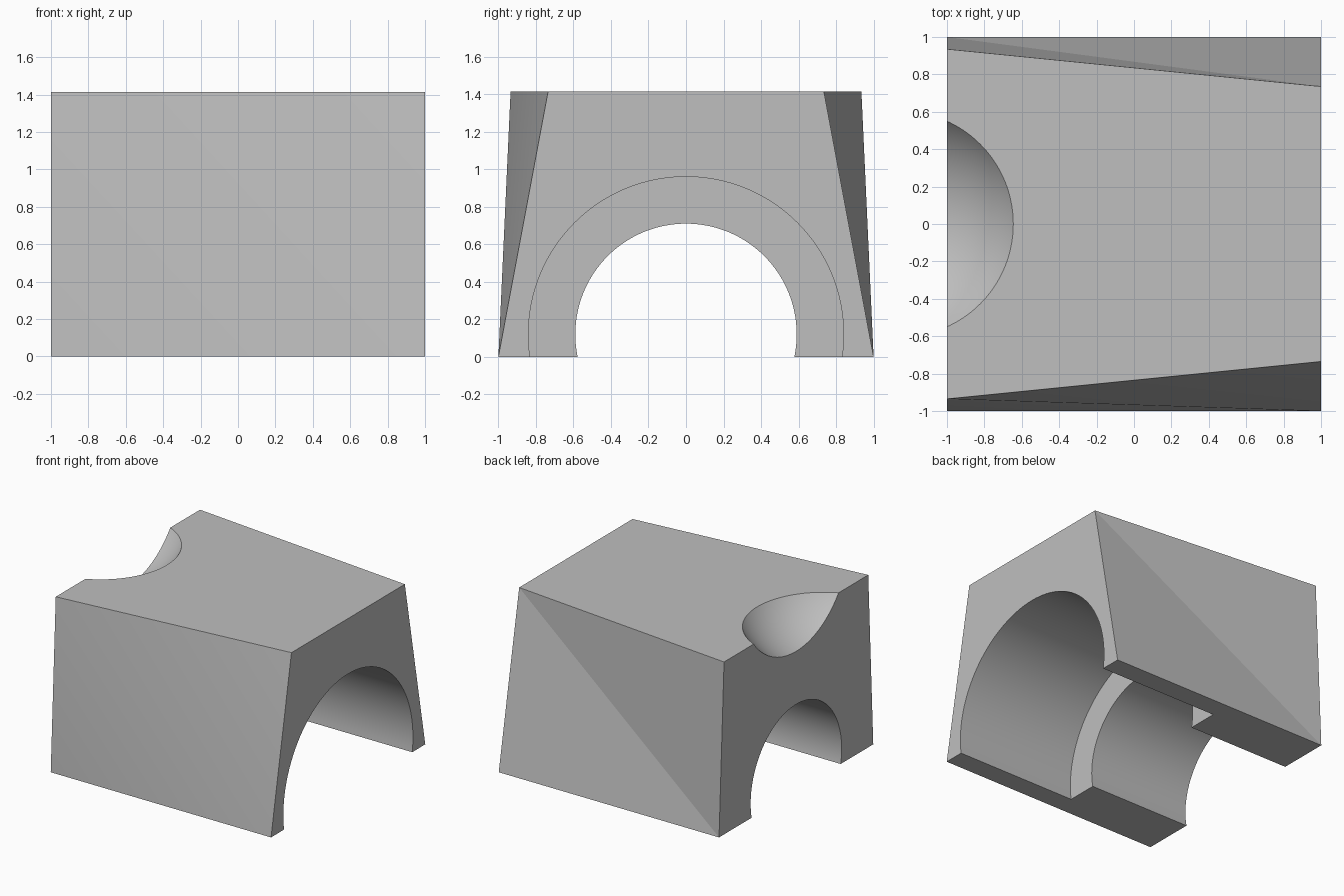
import bpy, bmesh, math
from mathutils import Matrix

cube = bpy.data.objects.get("Cube")
if cube:
    bpy.data.objects.remove(cube, do_unlink=True)

HEIGHT = 1.415
BORE_Z = 0.12


def material(name, colour):
    mat = bpy.data.materials.new(name)
    mat.use_nodes = True
    mat.diffuse_color = colour
    mat.node_tree.nodes["Principled BSDF"].inputs["Base Color"].default_value = colour
    return mat


def add_object(name, bm):
    bmesh.ops.recalc_face_normals(bm, faces=bm.faces)
    mesh = bpy.data.meshes.new(name)
    bm.to_mesh(mesh)
    bm.free()
    obj = bpy.data.objects.new(name, mesh)
    bpy.context.collection.objects.link(obj)
    return obj


def bore(name, radius, x0, x1):
    """Cylinder along x between x0 and x1."""
    bm = bmesh.new()
    place = Matrix.Translation(((x0 + x1) / 2, 0, BORE_Z)) @ Matrix.Rotation(math.pi / 2, 4, "Y")
    bmesh.ops.create_cone(bm, cap_ends=True, segments=128, radius1=radius,
                          radius2=radius, depth=x1 - x0, matrix=place)
    return add_object(name, bm)


# Tapered block: the top is narrower at +x, so each long side folds on a diagonal
bm = bmesh.new()
v = {}
for x, top_y in ((-1, 0.935), (1, 0.735)):
    for side in (-1, 1):
        v[x, side, 0] = bm.verts.new((x, side, 0))
        v[x, side, 1] = bm.verts.new((x, side * top_y, HEIGHT))
for level in (0, 1):
    bm.faces.new([v[-1, -1, level], v[1, -1, level], v[1, 1, level], v[-1, 1, level]])
for x in (-1, 1):
    bm.faces.new([v[x, -1, 0], v[x, 1, 0], v[x, 1, 1], v[x, -1, 1]])
for side in (-1, 1):
    # Front folds outward, back folds inward
    a, b = v[side, side, 1], v[-side, side, 0]
    bm.faces.new([a, b, v[side, side, 0]])
    bm.faces.new([a, b, v[-side, side, 1]])
block = add_object("arched_block", bm)

# Stepped arch and scooped hollow in the top edge
bm = bmesh.new()
bmesh.ops.create_uvsphere(bm, u_segments=128, v_segments=64, radius=0.739,
                          matrix=Matrix.Translation((-1.249, 0, HEIGHT + 0.426)))
cutters = [bore("wide_bore_cutter", 0.84, -0.08, 1.2),
           bore("narrow_bore_cutter", 0.59, -1.2, 0.5),
           add_object("hollow_cutter", bm)]
for cutter in cutters:
    mod = block.modifiers.new(cutter.name, "BOOLEAN")
    mod.operation = "DIFFERENCE"
    mod.solver = "EXACT"
    mod.object = cutter

# Bake the cuts and remove the cutters
graph = bpy.context.evaluated_depsgraph_get()
block_mesh = bpy.data.meshes.new_from_object(block.evaluated_get(graph))
block.modifiers.clear()
block.data = block_mesh
for cutter in cutters:
    bpy.data.objects.remove(cutter, do_unlink=True)

block.data.materials.clear()
block.data.materials.append(material("plain_grey", (0.52, 0.52, 0.52, 1)))
for poly in block.data.polygons:
    poly.material_index = 0

# Smooth bores and front, crisp fold on the back
bpy.ops.object.select_all(action="DESELECT")
block.select_set(True)
bpy.context.view_layer.objects.active = block
bpy.ops.object.shade_smooth_by_angle(angle=math.radians(25))
bm = bmesh.new()
bm.from_mesh(block.data)
for edge in bm.edges:
    if len(edge.link_faces) == 2 and all(f.normal.y > 0.95 and f.calc_center_median().y > 0.7
                                         for f in edge.link_faces):
        edge.smooth = False
bm.to_mesh(block.data)
bm.free()
